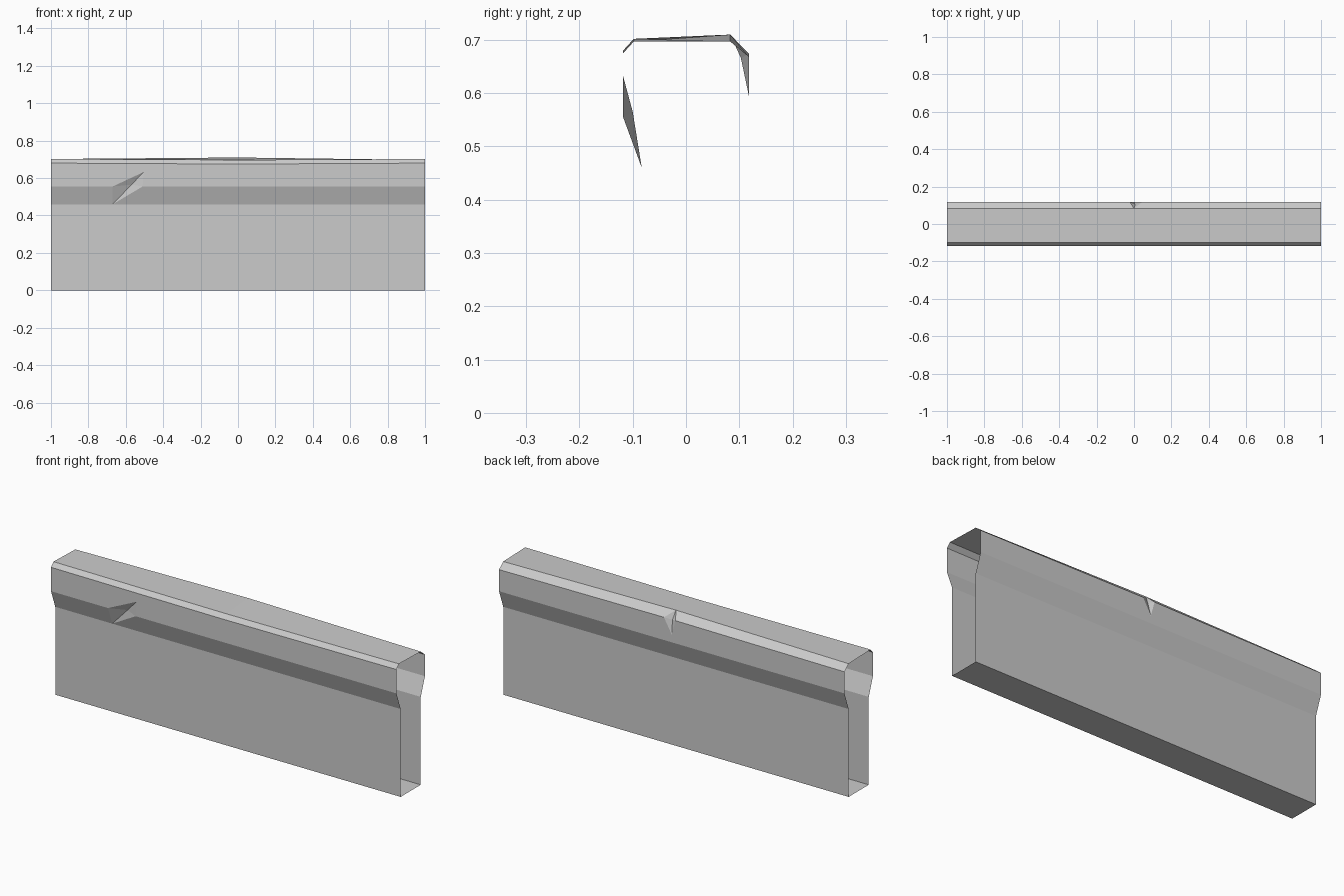
import bpy
import bmesh

cube = bpy.data.objects.get("Cube")
if cube:
    bpy.data.objects.remove(cube, do_unlink=True)

# Single stone colour
stone = bpy.data.materials.new("Stone grey")
stone.use_nodes = True
grey = (0.6, 0.6, 0.6, 1)
stone.diffuse_color = grey
stone.node_tree.nodes["Principled BSDF"].inputs["Base Color"].default_value = grey

# Cross-section (y, z) at the open ends
FOOT, NECK, SIDE = 0.083, 0.46, 0.118
profile = {
    "front_foot": (-FOOT, 0), "front_neck": (-FOOT, NECK),
    "front_flare": (-SIDE, 0.555), "front_shoulder": (-SIDE, 0.68),
    "front_rim": (-0.098, 0.702), "back_rim": (0.083, 0.697),
    "back_shoulder": (SIDE, 0.668), "back_flare": (SIDE, 0.555),
    "back_neck": (FOOT, NECK), "back_foot": (FOOT, 0),
}

bm = bmesh.new()
right = {n: bm.verts.new((-1, y, z)) for n, (y, z) in profile.items()}
left = {n: bm.verts.new((1, y, z)) for n, (y, z) in profile.items()}

# Front gouge
gouge_low = bm.verts.new((-0.67, -FOOT, NECK))
gouge_high = bm.verts.new((-0.505, -SIDE, 0.632))
gouge_a = bm.verts.new((-0.67, -SIDE, 0.555))
gouge_b = bm.verts.new((-0.51, -SIDE, 0.555))
gouge_deep = bm.verts.new((-0.569, -0.1, 0.565))

# Sagging front edge and raised back edge at mid length
mid_shoulder = bm.verts.new((0, -SIDE, 0.675))
mid_rim = bm.verts.new((0, -0.098, 0.697))
chip_top = bm.verts.new((0, 0.083, 0.71))

# Back chip
chip_left = bm.verts.new((0.045, SIDE, 0.674))
chip_right = bm.verts.new((-0.022, SIDE, 0.674))
chip_low = bm.verts.new((0, SIDE, 0.595))
chip_deep = bm.verts.new((0.006, 0.103, 0.666))


def face(*verts):
    bm.faces.new(verts)


def pocket(centre, rim):
    for a, b in zip(rim, rim[1:] + rim[:1]):
        face(a, b, centre)


# Base, lower walls and back flare
face(right["back_foot"], left["back_foot"], left["front_foot"], right["front_foot"])
face(right["front_foot"], left["front_foot"], left["front_neck"],
     gouge_low, right["front_neck"])
for a, b in (("back_foot", "back_neck"), ("back_neck", "back_flare")):
    face(left[a], right[a], right[b], left[b])

# Front flare on both sides of the gouge, and the front band
face(right["front_neck"], gouge_low, gouge_a, right["front_flare"])
face(gouge_low, left["front_neck"], left["front_flare"], gouge_b)
face(right["front_flare"], gouge_a, gouge_high, gouge_b, left["front_flare"],
     left["front_shoulder"], mid_shoulder, right["front_shoulder"])
pocket(gouge_deep, [gouge_a, gouge_low, gouge_b, gouge_high])

# Front chamfer and top
face(right["front_shoulder"], mid_shoulder, mid_rim, right["front_rim"])
face(mid_shoulder, left["front_shoulder"], left["front_rim"], mid_rim)
face(right["front_rim"], mid_rim, chip_top, right["back_rim"])
face(mid_rim, left["front_rim"], left["back_rim"], chip_top)

# Back chamfer, back band and chip
face(left["back_shoulder"], chip_left, chip_top, left["back_rim"])
face(chip_right, right["back_shoulder"], right["back_rim"], chip_top)
face(left["back_flare"], right["back_flare"], right["back_shoulder"],
     chip_right, chip_low, chip_left, left["back_shoulder"])
pocket(chip_deep, [chip_top, chip_left, chip_low, chip_right])

mesh = bpy.data.meshes.new("wall_section")
bm.to_mesh(mesh)
bm.free()
mesh.materials.append(stone)
wall = bpy.data.objects.new("wall_section", mesh)
bpy.context.collection.objects.link(wall)
